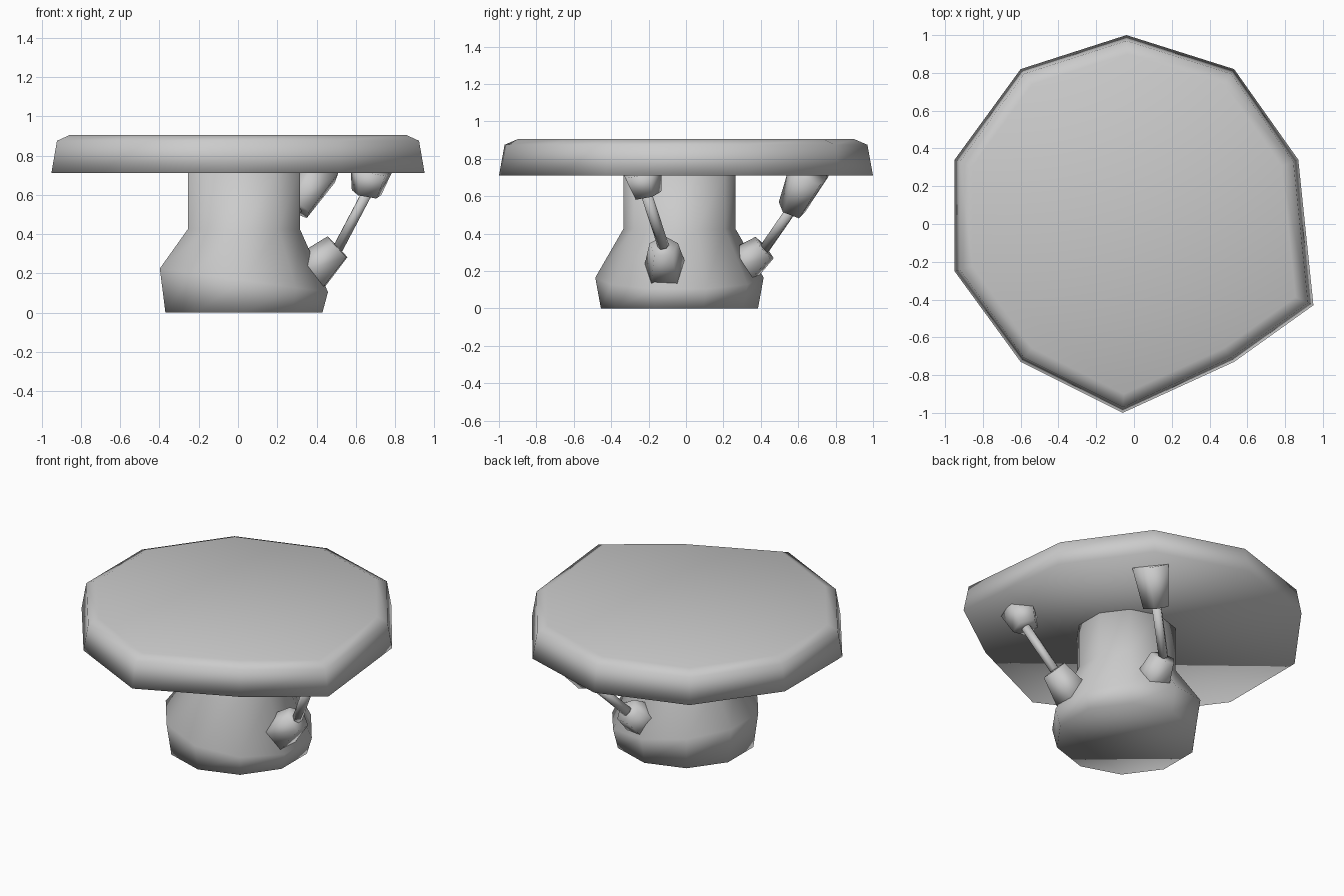
import bpy, bmesh, math
from mathutils import Vector

if "Cube" in bpy.data.objects:
    bpy.data.objects.remove(bpy.data.objects["Cube"], do_unlink=True)

grey = bpy.data.materials.new("plain_grey")
grey.use_nodes = True
colour = (0.6, 0.6, 0.6, 1)
grey.diffuse_color = colour
grey.node_tree.nodes["Principled BSDF"].inputs["Base Color"].default_value = colour


def loft(name, rings):
    """Skin a closed solid over a stack of rings and shade it smooth."""
    bm = bmesh.new()
    loops = [[bm.verts.new(p) for p in ring] for ring in rings]
    n = len(loops[0])
    for a, b in zip(loops, loops[1:]):
        for i in range(n):
            j = (i + 1) % n
            bm.faces.new((a[i], a[j], b[j], b[i]))
    bm.faces.new(loops[0][::-1])
    bm.faces.new(loops[-1])
    bmesh.ops.recalc_face_normals(bm, faces=bm.faces)
    for f in bm.faces:
        f.smooth = True
    mesh = bpy.data.meshes.new(name)
    bm.to_mesh(mesh)
    bm.free()
    mesh.materials.append(grey)
    obj = bpy.data.objects.new(name, mesh)
    bpy.context.collection.objects.link(obj)
    return obj


def frustum(name, start, end, r1, r2, sides, turn=0.0):
    """Tapered prism running between two points."""
    start, end = Vector(start), Vector(end)
    axis = (end - start).normalized()
    side = axis.cross(Vector((0, 0, 1))).normalized()
    up = side.cross(axis)

    def ring(c, r):
        angles = [turn + math.tau * i / sides for i in range(sides)]
        return [c + (side * math.sin(a) + up * math.cos(a)) * r for a in angles]
    return loft(name, [ring(start, r1), ring(end, r2)])


# Tabletop: uneven ten-sided slab with sloped sides and a bevelled rim
outline = [(-0.04, 1), (-0.6, 0.82), (-0.95, 0.34), (-0.95, -0.25), (-0.6, -0.73),
           (-0.06, -1), (0.53, -0.73), (0.95, -0.43), (0.87, 0.34), (0.53, 0.82)]
loft("tabletop", [[(x * s, y * s, z) for x, y in outline]
                  for s, z in ((1, 0.71), (0.97, 0.875), (0.9, 0.905))])

# Pedestal: flared foot with a tilted widest ring, narrowing to a column
rings = []
for r, z, tilt in ((0.42, 0, 0), (0.45, 0.165, -0.14), (0.3, 0.425, 0), (0.3, 0.73, 0)):
    ring = []
    for i in range(10):
        a = math.pi / 2 + math.tau * i / 10
        x = r * math.cos(a)
        ring.append((x + 0.03, r * math.sin(a) - 0.035, z + tilt * x))
    rings.append(ring)
loft("pedestal", rings)

# Struts: lower socket, thin rod and upper socket
struts = {
    "front": [(0.35, -0.11, 0.18), (0.51, -0.12, 0.33), (0.655, -0.21, 0.605), (0.68, -0.24, 0.73)],
    "back": [(0.09, 0.26, 0.19), (0.125, 0.42, 0.32), (0.3, 0.565, 0.53), (0.42, 0.66, 0.73)],
}
for name, (foot, low, high, head) in struts.items():
    frustum(name + "_lower_socket", foot, low, 0.125, 0.08, 5)
    frustum(name + "_rod", low, high, 0.03, 0.03, 6)
    frustum(name + "_upper_socket", high, head, 0.08, 0.115, 5, math.pi)
